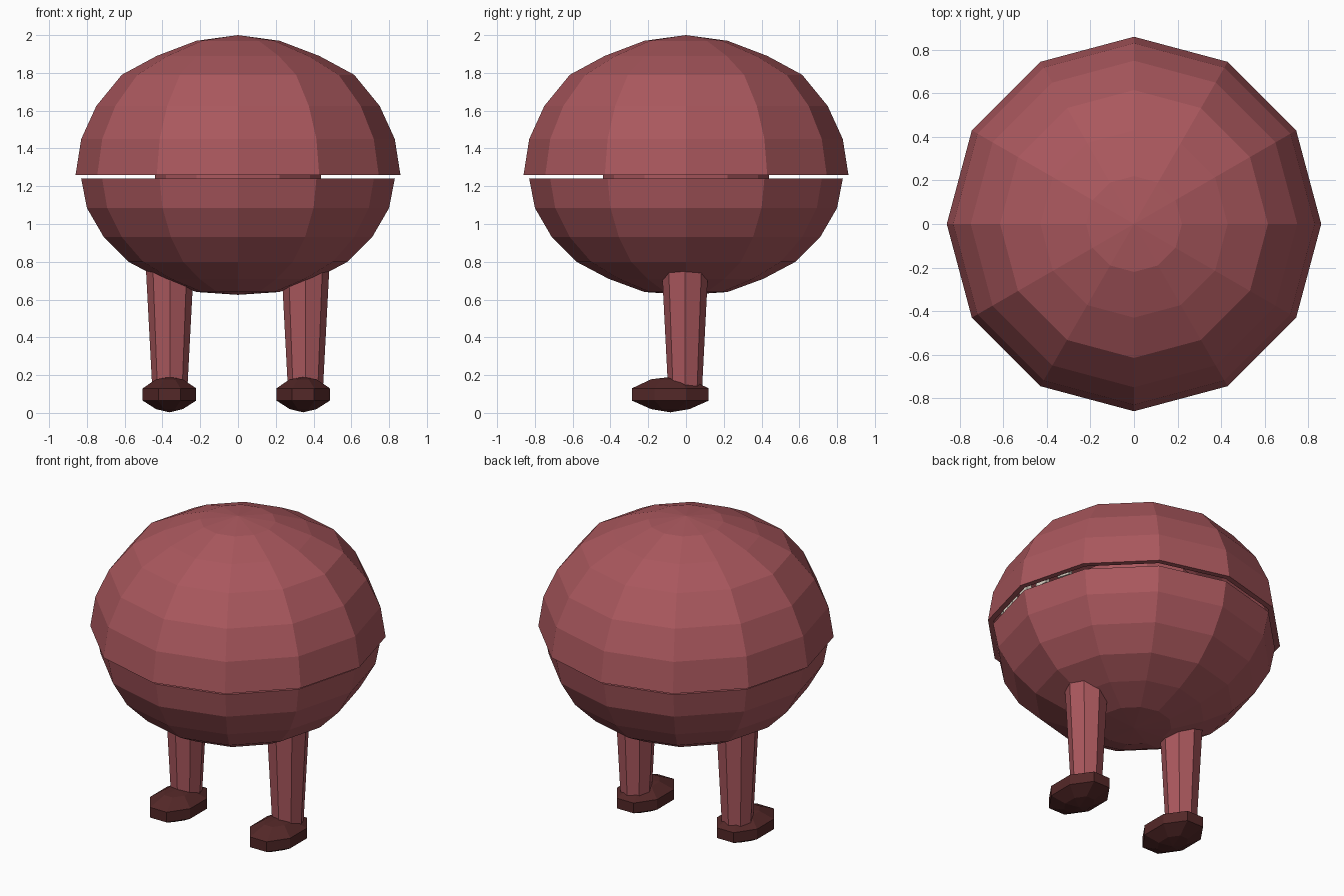
import bpy
import bmesh
from math import cos, sin, pi, radians
from mathutils import Matrix

cube = bpy.data.objects.get("Cube")
if cube:
    bpy.data.objects.remove(cube, do_unlink=True)


def material(name, rgb):
    m = bpy.data.materials.new(name)
    m.use_nodes = True
    m.diffuse_color = (*rgb, 1)
    m.node_tree.nodes["Principled BSDF"].inputs["Base Color"].default_value = (*rgb, 1)
    return m


RED = material("dusty red", (0.40, 0.096, 0.11))
MAROON = material("dark maroon", (0.088, 0.021, 0.021))
IVORY = material("ivory", (0.66, 0.6, 0.52))


def finish(name, bm, mat):
    bmesh.ops.recalc_face_normals(bm, faces=bm.faces)
    mesh = bpy.data.meshes.new(name)
    bm.to_mesh(mesh)
    bm.free()
    mesh.materials.append(mat)
    obj = bpy.data.objects.new(name, mesh)
    bpy.context.collection.objects.link(obj)
    return obj


def lathe(name, profile, sides, mat, center=(0, 0), scale=(1, 1), turn=0.0):
    """Spin (radius, height) points; a zero radius makes a pole."""
    bm = bmesh.new()
    rings = []
    for r, z in profile:
        count = sides if r else 1
        angles = [turn + 2 * pi * i / sides for i in range(count)]
        rings.append([bm.verts.new((center[0] + scale[0] * r * cos(a),
                                    center[1] + scale[1] * r * sin(a), z))
                      for a in angles])
    for a, b in zip(rings, rings[1:]):
        for i in range(sides):
            j = (i + 1) % sides
            quad = [a[i % len(a)], a[j % len(a)], b[j % len(b)], b[i % len(b)]]
            bm.faces.new(list(dict.fromkeys(quad)))
    return finish(name, bm, mat)


def hollow(outer, rim, thickness):
    """Add an inner wall to a dome profile that runs from pole to rim."""
    inner = [(r * (1 - thickness), rim + (z - rim) * (1 - thickness))
             for r, z in reversed(outer)]
    return outer + inner


# Two faceted half shells, parted by a narrow mouth
upper = [(0, 2.0), (0.22, 1.97), (0.43, 1.89), (0.615, 1.79),
         (0.75, 1.625), (0.83, 1.45), (0.86, 1.26)]
lower = [(0, 0.625), (0.22, 0.64), (0.41, 0.71), (0.58, 0.8),
         (0.71, 0.93), (0.8, 1.085), (0.83, 1.24)]
lathe("upper_shell", hollow(upper, 1.26, 0.04), 12, RED)
lathe("lower_shell", hollow(lower, 1.24, 0.04), 12, RED)

# Throat joining the halves inside
lathe("throat", [(0, 0.8), (0.44, 0.8), (0.44, 1.5), (0, 1.5)], 12, RED)

# Small teeth tucked inside the upper rim, around the front
bm = bmesh.new()
for i in range(19):
    a = radians(-90 + (i - 9) * 12)
    place = (Matrix.Rotation(a, 4, "Z") @ Matrix.Translation((0.76, 0, 1.31))
             @ Matrix.Diagonal((0.03, 0.08, 0.09, 1)))
    bmesh.ops.create_cube(bm, size=1, matrix=place)
finish("teeth", bm, IVORY)

# Tapered octagonal legs and rounded feet pointing forward
leg = [(0, 0.13), (0.093, 0.13), (0.126, 0.755), (0, 0.78)]
foot = [(0, 0.003), (0.5, 0.02), (1, 0.065), (1, 0.13), (0.5, 0.178), (0, 0.19)]
for side, leg_x, foot_x in (("left", 0.357, 0.345), ("right", -0.361, -0.363)):
    lathe(side + "_leg", leg, 8, RED, (leg_x, -0.005), (1, 0.97))
    lathe(side + "_foot", foot, 8, MAROON, (foot_x, -0.083), (0.153, 0.22), pi / 8)
